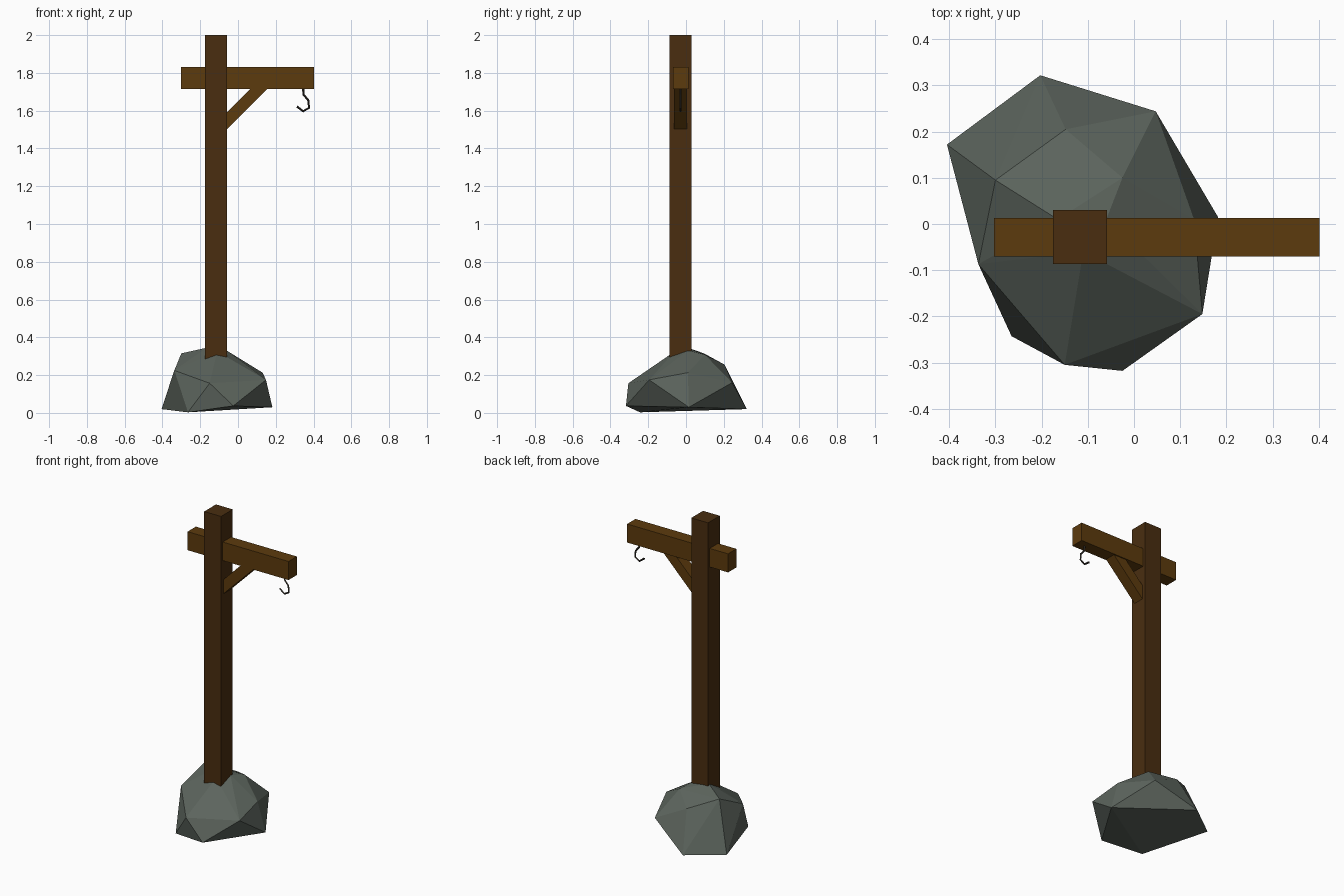
import bpy, bmesh, math
from mathutils import Vector

if "Cube" in bpy.data.objects:
    bpy.data.objects.remove(bpy.data.objects["Cube"], do_unlink=True)


def material(name, rgb):
    m = bpy.data.materials.new(name)
    m.use_nodes = True
    m.diffuse_color = (*rgb, 1)
    m.node_tree.nodes["Principled BSDF"].inputs["Base Color"].default_value = (*rgb, 1)
    return m


dark_wood = material("dark wood", (0.067, 0.027, 0.005))
light_wood = material("light wood", (0.108, 0.043, 0.004))
stone = material("grey stone", (0.107, 0.128, 0.109))
iron = material("dark iron", (0.035, 0.03, 0.024))


def finish(name, bm, mat):
    bmesh.ops.recalc_face_normals(bm, faces=bm.faces)
    mesh = bpy.data.meshes.new(name)
    bm.to_mesh(mesh)
    bm.free()
    mesh.materials.append(mat)
    ob = bpy.data.objects.new(name, mesh)
    bpy.context.collection.objects.link(ob)
    return ob


def box(name, low, high, mat):
    low, high = Vector(low), Vector(high)
    bm = bmesh.new()
    bmesh.ops.create_cube(bm, size=1)
    bmesh.ops.scale(bm, vec=high - low, verts=bm.verts)
    bmesh.ops.translate(bm, vec=(low + high) / 2, verts=bm.verts)
    return finish(name, bm, mat)


# Upright post and crossbeam
box("post", (-0.175, -0.087, 0.12), (-0.058, 0.03, 2.0), dark_wood)
box("crossbeam", (-0.303, -0.07, 1.715), (0.402, 0.013, 1.832), light_wood)

# Diagonal brace: side profile extruded across y
bm = bmesh.new()
profile = [(-0.09, 1.47), (0.165, 1.725), (0.075, 1.725), (-0.09, 1.56)]
face = bm.faces.new([bm.verts.new((x, -0.064, z)) for x, z in profile])
side = bmesh.ops.extrude_face_region(bm, geom=[face])
bmesh.ops.translate(bm, vec=(0, 0.07, 0),
                    verts=[v for v in side["geom"] if isinstance(v, bmesh.types.BMVert)])
finish("brace", bm, light_wood)

# Boulder: faceted hull around a few corner points
corners = [
    # ground ring
    (-0.405, 0.172, 0.02), (-0.203, 0.322, 0.02), (0.182, 0.015, 0.03),
    (-0.025, -0.318, 0.037), (-0.265, -0.243, 0.003),
    # shoulder ring
    (0.047, 0.244, 0.16), (0.148, -0.195, 0.175), (-0.15, -0.305, 0.157),
    (-0.337, -0.087, 0.225), (0.13, 0.01, 0.213),
    # crown
    (-0.30, 0.095, 0.315), (-0.148, 0.205, 0.255), (-0.025, 0.10, 0.308),
    (-0.165, 0.01, 0.345), (-0.11, -0.06, 0.325), (-0.06, 0.01, 0.33),
]
bm = bmesh.new()
for c in corners:
    bm.verts.new(c)
bmesh.ops.convex_hull(bm, input=bm.verts)
finish("boulder", bm, stone)

# Hook: thin bent rod under the beam end
path = [(0.345, 1.72), (0.347, 1.685), (0.372, 1.655), (0.376, 1.615),
        (0.345, 1.597), (0.312, 1.622)]
curve = bpy.data.curves.new("hook", "CURVE")
curve.dimensions = "3D"
curve.bevel_depth = 0.006
curve.bevel_resolution = 0
curve.use_fill_caps = True
spline = curve.splines.new("POLY")
spline.points.add(len(path) - 1)
for p, (x, z) in zip(spline.points, path):
    p.co = (x, -0.029, z, 1)
spline.use_smooth = False
curve.materials.append(iron)
hook = bpy.data.objects.new("hook", curve)
bpy.context.collection.objects.link(hook)
